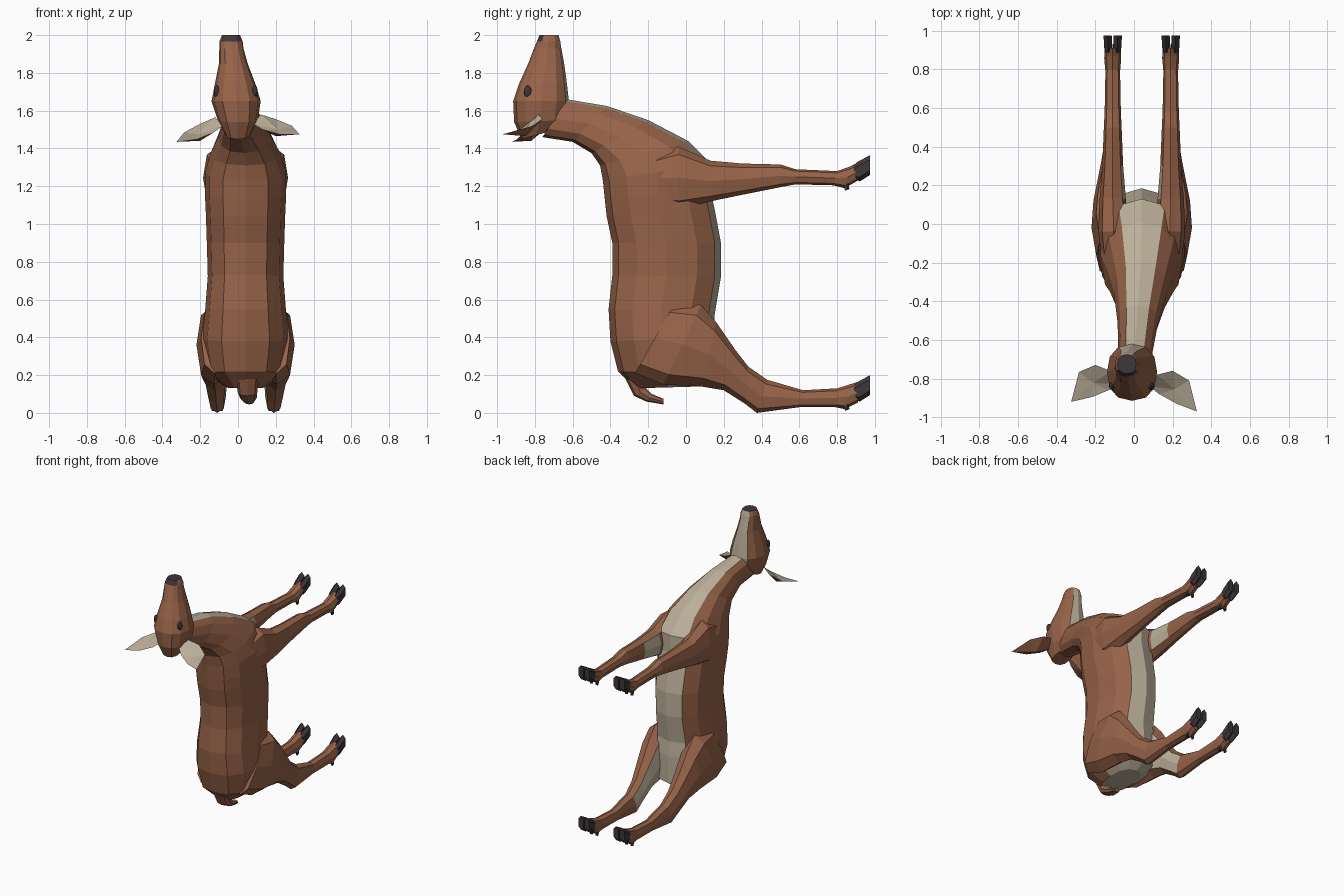
import bpy, bmesh, math
from mathutils import Vector

if "Cube" in bpy.data.objects:
    bpy.data.objects.remove(bpy.data.objects["Cube"])

CX = 0.04  # body centre line


def material(name, rgb):
    m = bpy.data.materials.new(name)
    m.diffuse_color = (*rgb, 1)
    m.use_nodes = True
    m.node_tree.nodes["Principled BSDF"].inputs["Base Color"].default_value = m.diffuse_color
    return m


BROWN, CREAM, DARK = 0, 1, 2
MATS = [material("brown_coat", (0.31, 0.125, 0.066)),
        material("cream_belly", (0.50, 0.43, 0.32)),
        material("dark_horn", (0.05, 0.038, 0.042))]


def finish(bm, name, rule):
    """Fix normals, colour faces by rule(face index, centre, normal), make the object."""
    bm.faces.ensure_lookup_table()
    bmesh.ops.recalc_face_normals(bm, faces=bm.faces)
    for i, f in enumerate(bm.faces):
        f.material_index = rule(i, f.calc_center_median(), f.normal)
    me = bpy.data.meshes.new(name)
    bm.to_mesh(me)
    bm.free()
    for m in MATS:
        me.materials.append(m)
    ob = bpy.data.objects.new(name, me)
    bpy.context.collection.objects.link(ob)
    return ob


def loft(name, sections, n, rule, power=0.85):
    """Sections are (y0, z0, y1, z1, half width, x centre): two outline points seen from the side."""
    bm = bmesh.new()
    rings = []
    for y0, z0, y1, z1, w, xc in sections:
        a, b = Vector((xc, y0, z0)), Vector((xc, y1, z1))
        ring = []
        for k in range(n):
            t = 2 * math.pi * k / n
            c, s = (math.copysign(abs(v) ** power, v) for v in (math.cos(t), math.sin(t)))
            ring.append(bm.verts.new((a + b) / 2 + (b - a) / 2 * c + Vector((w * s, 0, 0))))
        rings.append(ring)
    for r, q in zip(rings, rings[1:]):
        for k in range(n):
            bm.faces.new((r[k], r[(k + 1) % n], q[(k + 1) % n], q[k]))
    bm.faces.new(rings[0])
    bm.faces.new(rings[-1])
    sides = n * (len(sections) - 1)
    return finish(bm, name, lambda i, c, nm: rule(i % n in (0, n - 1) and i < sides, c, nm))


# torso and neck, with a cream strip down the belly and throat
torso = [(-.27, .13, .08, .14, .10), (-.36, .22, .16, .19, .20), (-.40, .38, .16, .40, .23),
         (-.41, .55, .15, .51, .215), (-.39, .73, .185, .72, .20), (-.39, .90, .185, .90, .205),
         (-.42, 1.04, .155, 1.06, .21), (-.43, 1.13, .13, 1.18, .215),
         (-.44, 1.23, .13, 1.32, .215), (-.455, 1.31, .01, 1.44, .185),
         (-.50, 1.375, -.20, 1.55, .14), (-.60, 1.435, -.42, 1.625, .105),
         (-.76, 1.46, -.63, 1.66, .085)]
shift = [0] * 10 + [.005, .02, .035]
loft("torso_and_neck", [(*s, CX - d) for s, d in zip(torso, shift)], 12,
     lambda strip, c, n: CREAM if strip or (c.z < .17 and n.z < -.6 and c.y > -.25) else BROWN)


# head pointing up, with cream jaw and dark nose
def head_rule(strip, c, n):
    if c.z > 1.965 and (n.z > .7 or n.y < -.6):
        return DARK
    return CREAM if strip else BROWN


loft("head", [(-.87, 1.45, -.72, 1.49, .065, 0), (-.91, 1.54, -.635, 1.55, .105, 0),
              (-.915, 1.65, -.62, 1.65, .13, -.01), (-.885, 1.74, -.63, 1.74, .108, -.015),
              (-.835, 1.85, -.645, 1.85, .076, -.025), (-.805, 1.93, -.66, 1.93, .064, -.035),
              (-.79, 1.965, -.665, 1.965, .062, -.037), (-.775, 2.0, -.675, 2.0, .048, -.037)],
     12, head_rule)

# tail, brown outside and cream underneath
loft("tail", [(-.32, .18, -.22, .17, .06, .05), (-.275, .09, -.21, .13, .052, .05),
              (-.21, .06, -.18, .10, .045, .055), (-.12, .045, -.12, .075, .025, .06)], 8,
     lambda strip, c, n: CREAM if strip else BROWN)

# leg outlines: y0, z0, y1, z1, half width, distance from centre line
HIND = [(-.27, .21, -.06, .58, .07, .165), (-.12, .15, .08, .57, .095, .165),
        (.08, .14, .16, .48, .085, .165), (.20, .12, .26, .335, .068, .16),
        (.31, .05, .33, .245, .055, .155), (.375, 0, .43, .175, .046, .15),
        (.60, .03, .62, .12, .038, .15), (.79, .03, .80, .13, .038, .15),
        (.84, .02, .88, .155, .044, .15), (.91, .055, .91, .165, .042, .15)]
FRONT = [(-.24, 1.13, -.24, 1.34, .055, .145), (-.04, 1.08, -.04, 1.41, .08, .145),
         (.13, 1.12, .13, 1.335, .068, .15), (.30, 1.155, .30, 1.32, .054, .15),
         (.50, 1.195, .50, 1.315, .046, .15), (.58, 1.21, .58, 1.29, .042, .15),
         (.78, 1.205, .80, 1.28, .038, .15), (.84, 1.19, .87, 1.305, .044, .15),
         (.91, 1.23, .91, 1.325, .042, .15)]

for side, s in (("left", -1), ("right", 1)):
    for kind, outline, dz, reach in (("hind", HIND, 0, .42), ("front", FRONT, 1.165, .32)):
        loft(f"{kind}_leg_{side}", [(*p[:5], CX + s * p[5]) for p in outline], 8,
             lambda strip, c, n: CREAM if n.x * s < -.6 and .05 < c.y < reach else BROWN)
        for toe, d in (("inner", -.023), ("outer", .023)):
            x = CX + s * (.15 + d)
            # split hoof
            loft(f"{kind}_hoof_{side}_{toe}",
                 [(.90, .07 + dz, .885, .145 + dz, .018, x), (.92, .06 + dz, .91, .165 + dz, .024, x),
                  (.975, .095 + dz, .975, .20 + dz, .024, x + s * d * .15)], 6,
                 lambda strip, c, n: DARK)
            # dewclaw
            loft(f"{kind}_dewclaw_{side}_{toe}",
                 [(.83, .05 + dz, .86, .06 + dz, .014, x), (.84, .01 + dz, .865, .02 + dz, .008, x)], 5,
                 lambda strip, c, n: DARK)

    # ear: a cupped leaf, cream on top and brown below
    bm = bmesh.new()
    rim = [(.08, -.84, 1.53), (.12, -.78, 1.58), (.20, -.76, 1.555), (.285, -.81, 1.52),
           (.325, -.97, 1.475), (.22, -.93, 1.475), (.13, -.88, 1.50)]

    def place(p):
        x, y, z = p
        drop = x / .325 if s < 0 else 0
        return bm.verts.new((s * x, y + .05 * drop, z - .04 * drop))

    ring = [place(p) for p in rim]
    cup, keel = place((.21, -.855, 1.50)), place((.20, -.85, 1.465))
    for k in range(len(ring)):
        a, b = ring[k], ring[(k + 1) % len(ring)]
        bm.faces.new((a, b, cup))
        bm.faces.new((b, a, keel))
    finish(bm, f"ear_{side}", lambda i, c, n: CREAM if i % 2 == 0 else BROWN)

    # eye
    bm = bmesh.new()
    bmesh.ops.create_icosphere(bm, subdivisions=2, radius=1)
    for v in bm.verts:
        v.co = Vector((-.012 + s * .101 + v.co.x * .016, -.838 + v.co.y * .021, 1.70 + v.co.z * .034))
    finish(bm, f"eye_{side}", lambda i, c, n: DARK)
